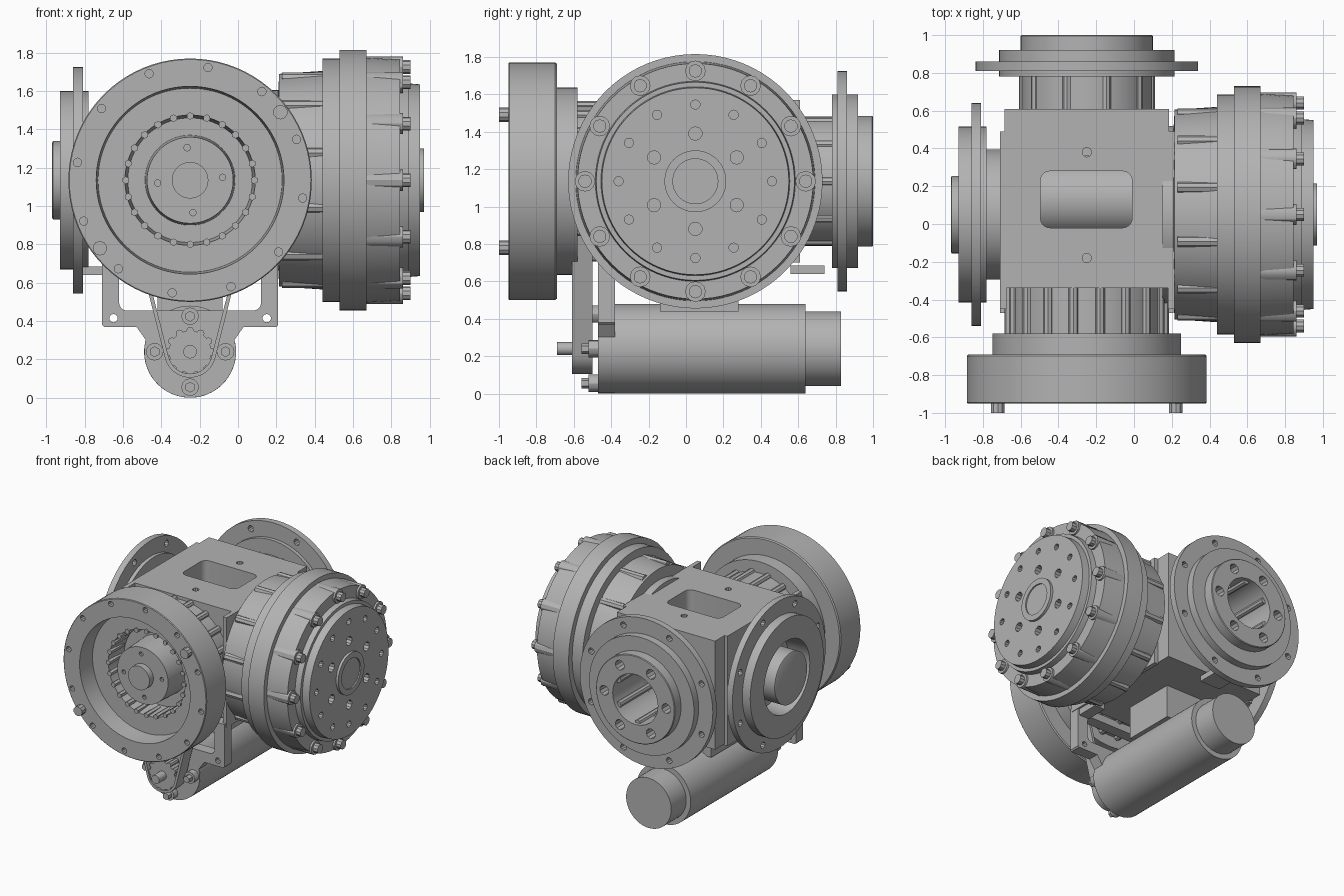
import bpy, bmesh, math
from mathutils import Vector, Matrix

cube = bpy.data.objects.get("Cube")
if cube:
    bpy.data.objects.remove(cube, do_unlink=True)

steel = bpy.data.materials.new("machined grey")
steel.use_nodes = True
GREY = (0.45, 0.45, 0.45, 1)
steel.diffuse_color = GREY
steel.node_tree.nodes["Principled BSDF"].inputs["Base Color"].default_value = GREY

HUB = Vector((-0.25, 0.05, 1.135))        # where the two main axes cross
MOTOR = Vector((-0.25, 0, 0.24))
FRONT, BACK = Vector((0, -1, 0)), Vector((0, 1, 0))
RIGHT, LEFT = Vector((1, 0, 0)), Vector((-1, 0, 0))
UP = Vector((0, 0, 1))


def frame(centre, d):
    """Matrix whose local z runs along d, with local y up."""
    u, v = (Vector((1, 0, 0)), Vector((0, 1, 0))) if abs(d.z) > 0.5 else (UP.cross(d), UP)
    m = Matrix((u, v, d)).transposed().to_4x4()
    m.translation = centre
    return m


def finish(name, bm, matrix=None):
    bmesh.ops.recalc_face_normals(bm, faces=bm.faces)
    if matrix:
        bm.transform(matrix)
    mesh = bpy.data.meshes.new(name)
    bm.to_mesh(mesh)
    bm.free()
    mesh.materials.append(steel)
    ob = bpy.data.objects.new(name, mesh)
    bpy.context.collection.objects.link(ob)
    return ob


def lathe(name, profile, centre, d, seg=64):
    """Revolve (radius, distance) points about direction d."""
    bm = bmesh.new()
    rings = []
    for r, t in profile:
        n = seg if r > 0 else 1
        rings.append([bm.verts.new((r * math.cos(math.tau * i / seg),
                                    r * math.sin(math.tau * i / seg), t)) for i in range(n)])
    for a, b in zip(rings, rings[1:]):
        for i in range(seg):
            j = (i + 1) % seg
            quad = [a[i % len(a)], a[j % len(a)], b[j % len(b)], b[i % len(b)]]
            bm.faces.new(list(dict.fromkeys(quad)))
    return finish(name, bm, frame(centre, d))


def rod(name, r, t0, t1, centre, d, seg=48):
    return lathe(name, [(0, t0), (r, t0), (r, t1), (0, t1)], centre, d, seg)


def circle(name, count, ring, start, r, t0, t1, centre, d, seg=10):
    """Evenly spaced pins around an axis, in one object."""
    bm = bmesh.new()
    for k in range(count):
        a = math.radians(start) + math.tau * k / count
        bmesh.ops.create_cone(bm, cap_ends=True, segments=seg, radius1=r, radius2=r, depth=t1 - t0,
                              matrix=Matrix.Translation((ring * math.cos(a), ring * math.sin(a), (t0 + t1) / 2)))
    return finish(name, bm, frame(centre, d))


def box(name, lo, hi, bevel=0, upright=False):
    lo, hi = Vector(lo), Vector(hi)
    bm = bmesh.new()
    bmesh.ops.create_cube(bm, size=1)
    bm.transform(Matrix.Translation((lo + hi) / 2) @ Matrix.Diagonal((hi - lo).to_4d()))
    if bevel:
        edges = [e for e in bm.edges if not upright or abs((e.verts[0].co - e.verts[1].co).z) > 0.001]
        bmesh.ops.bevel(bm, geom=edges, offset=bevel, segments=5, profile=0.5, affect='EDGES')
    return finish(name, bm)


def plate(name, points, y0, y1):
    """Extrude an (x, z) outline from y0 to y1."""
    bm = bmesh.new()
    face = bm.faces.new([bm.verts.new((x, y0, z)) for x, z in points])
    new = bmesh.ops.extrude_face_region(bm, geom=[face])["geom"]
    bmesh.ops.translate(bm, vec=(0, y1 - y0, 0), verts=[v for v in new if isinstance(v, bmesh.types.BMVert)])
    return finish(name, bm)


def cut(ob, *cutters):
    for c in cutters:
        c.hide_render = True
        mod = ob.modifiers.new("cut", 'BOOLEAN')
        mod.operation, mod.solver, mod.object = 'DIFFERENCE', 'EXACT', c
        bpy.context.view_layer.objects.active = ob
        bpy.ops.object.modifier_apply(modifier=mod.name)
        bpy.data.objects.remove(c, do_unlink=True)


def arc(cx, cz, r, a0, a1, n=20):
    steps = [math.radians(a0 + (a1 - a0) * i / n) for i in range(n + 1)]
    return [(cx + r * math.cos(a), cz + r * math.sin(a)) for a in steps]


# Central housing with its top window
housing = box("housing", (-0.685, -0.34, 0.70), (0.185, 0.61, 1.57))
cut(housing, box("window_cutter", (-0.495, -0.02, 1.15), (-0.01, 0.28, 1.7), 0.05, True),
    rod("bore_cutter", 0.2, 0.3, 0.7, HUB, BACK),
    circle("top_hole_cutter", 2, 0.28, 90, 0.025, 0.3, 0.5, HUB + Vector((0, 0.05, 0)), UP))
rod("inner_shaft", 0.2, -0.3, 0.3, HUB + Vector((0, 0.08, 0)), RIGHT)
for side, x in (("left", 0.18), ("right", -0.71)):
    box(side + "_side_plate", (x, -0.45, 0.69), (x + 0.035, 0.49, 1.57))

# Front drum with its open cup and centre hub
FC = Vector((-0.25, 0, 1.135))
drum = lathe("front_drum", [
    (0, .3), (.41, .3), (.41, .58), (.5, .58), (.5, .69), (.628, .69), (.635, .70), (.635, .945), (.63, .95),
    (.49, .95), (.48, .80), (.34, .80), (.325, .62), (.235, .62), (.225, .85), (.095, .85), (.095, .90), (0, .90)],
    FC, FRONT, 80)
cut(drum, circle("drum_hole_cutter", 12, 0.595, 21, 0.022, 0.88, 1.0, FC, FRONT),
    circle("hub_hole_cutter", 4, 0.17, 5, 0.017, 0.78, 0.9, FC, FRONT))
circle("front_neck_ribs", 18, 0.41, 0, 0.026, 0.32, 0.58, FC, FRONT, 8)
circle("front_cup_teeth", 24, 0.335, 0, 0.02, 0.64, 0.81, FC, FRONT, 6)
circle("front_screws", 2, 0.59, 37, 0.038, 0.93, 1.0, FC, FRONT)

# Large drive on the +x side
RC = Vector((0, 0.05, 1.135))
drive = lathe("side_drive", [
    (0, .15), (.47, .15), (.47, .21), (.555, .215), (.57, .44), (.635, .44), (.635, .53), (.68, .53), (.68, .67),
    (.64, .67), (.63, .845), (.535, .845), (.53, .89), (.505, .89), (.50, .95), (.165, .95), (.165, .97),
    (.12, .97), (.12, .96), (0, .96)], RC, RIGHT, 80)
cut(drive, circle("outer_hole_cutter", 12, 0.41, 0, 0.025, 0.88, 1.0, RC, RIGHT),
    circle("inner_hole_cutter", 6, 0.255, 30, 0.036, 0.88, 1.0, RC, RIGHT))
circle("drive_bolts", 12, 0.59, 0, 0.036, 0.8, 0.9, RC, RIGHT)
circle("drive_bolt_bosses", 12, 0.59, 0, 0.055, 0.66, 0.86, RC, RIGHT, 12)
circle("drive_neck_ribs", 12, 0.55, 15, 0.03, 0.23, 0.52, RC, RIGHT, 8)


# Output flanges on the -x side and at the back
def output_flange(name, neck, lip0, disc0, disc1, lip1, end, d):
    ob = lathe(name, [(0, 0.31), (0.345, 0.31), (0.345, lip0), (neck, lip0), (neck, disc0), (0.59, disc0),
                      (0.59, disc1), (neck, disc1), (neck, lip1)] + end, HUB, d)
    cut(ob, circle("rim_hole_cutter", 8, 0.53, 22.5, 0.025, disc0 - 0.05, disc1 + 0.05, HUB, d))
    return ob


output_flange("side_output_flange", 0.465, 0.53, 0.56, 0.61, 0.68,
              [(.29, .68), (.28, .50), (.205, .50), (.205, .715), (.195, .72), (0, .72)], LEFT)
back = output_flange("back_output_flange", 0.465, 0.73, 0.76, 0.81, 0.87,
                     [(.35, .87), (.35, .945), (.345, .95), (.2, .95), (.2, .36), (0, .36)], BACK)
cut(back, circle("back_hole_cutter", 6, 0.275, 0, 0.04, 0.85, 1.0, HUB, BACK))
circle("back_bore_keys", 6, 0.2, 30, 0.025, 0.5, 0.92, HUB, BACK, 8)
circle("back_neck_ribs", 10, 0.335, 0, 0.025, 0.56, 0.74, HUB, BACK, 8)

# Motor and its hanging bracket
lathe("motor", [(0, -.46), (.24, -.46), (.24, .64), (.2, .64), (.2, .83), (0, .83)], MOTOR, BACK)
outline = ([(-0.71, 0.72), (-0.71, 0.38), (-0.70, 0.37), (-0.53, 0.37)] + arc(-0.25, 0.24, 0.24, 165, 375)
           + [(0.03, 0.37), (0.20, 0.37), (0.21, 0.38), (0.21, 0.72)])
bracket = plate("motor_bracket", outline, -0.47, -0.38)
cut(bracket, box("bracket_window_cutter", (-0.62, -0.6, 0.455), (0.12, -0.2, 0.66), 0.04),
    circle("bracket_hole_cutter", 2, 0.4, 0, 0.022, 0.3, 0.6, Vector((-0.25, 0, 0.415)), FRONT))
box("motor_saddle", (-0.42, -0.14, 0.44), (-0.08, 0.28, 0.71))
box("side_tab", (-0.82, -0.05, 0.64), (-0.68, 0.12, 0.685))
box("back_tab", (-0.34, 0.56, 0.64), (-0.16, 0.74, 0.685))
for x in (-0.70, 0.11):
    box("bracket_foot", (x, -0.40, 0.64), (x + 0.09, -0.2, 0.71))

# Toothed pulley, shaft, mounting screws and belt
rod("pulley", 0.11, 0.5, 0.6, MOTOR, FRONT)
circle("pulley_teeth", 12, 0.11, 0, 0.02, 0.5, 0.6, MOTOR, FRONT, 8)
rod("pulley_shaft", 0.035, 0.45, 0.69, MOTOR, FRONT, 20)
circle("motor_screws", 4, 0.185, 0, 0.046, 0.45, 0.52, MOTOR, FRONT, 12)
circle("motor_screw_heads", 4, 0.185, 0, 0.028, 0.5, 0.56, MOTOR, FRONT, 6)


def belt_loop(offset):
    tilt = math.degrees(math.asin(0.22 / 0.895))
    return (arc(-0.25, 1.135, 0.355 + offset, -tilt, 180 + tilt, 40)
            + arc(-0.25, 0.24, 0.135 + offset, 180 + tilt, 360 - tilt))


belt = plate("belt", belt_loop(0), -0.61, -0.50)
cut(belt, plate("belt_cutter", belt_loop(-0.02), -0.7, -0.4))

# Keep hard machined edges while rounding the curved walls
bpy.ops.object.select_all(action='DESELECT')
for ob in bpy.context.collection.objects:
    if ob.type == 'MESH' and steel.name in ob.data.materials:
        ob.select_set(True)
        bpy.context.view_layer.objects.active = ob
bpy.ops.object.shade_smooth_by_angle(angle=math.radians(30))
